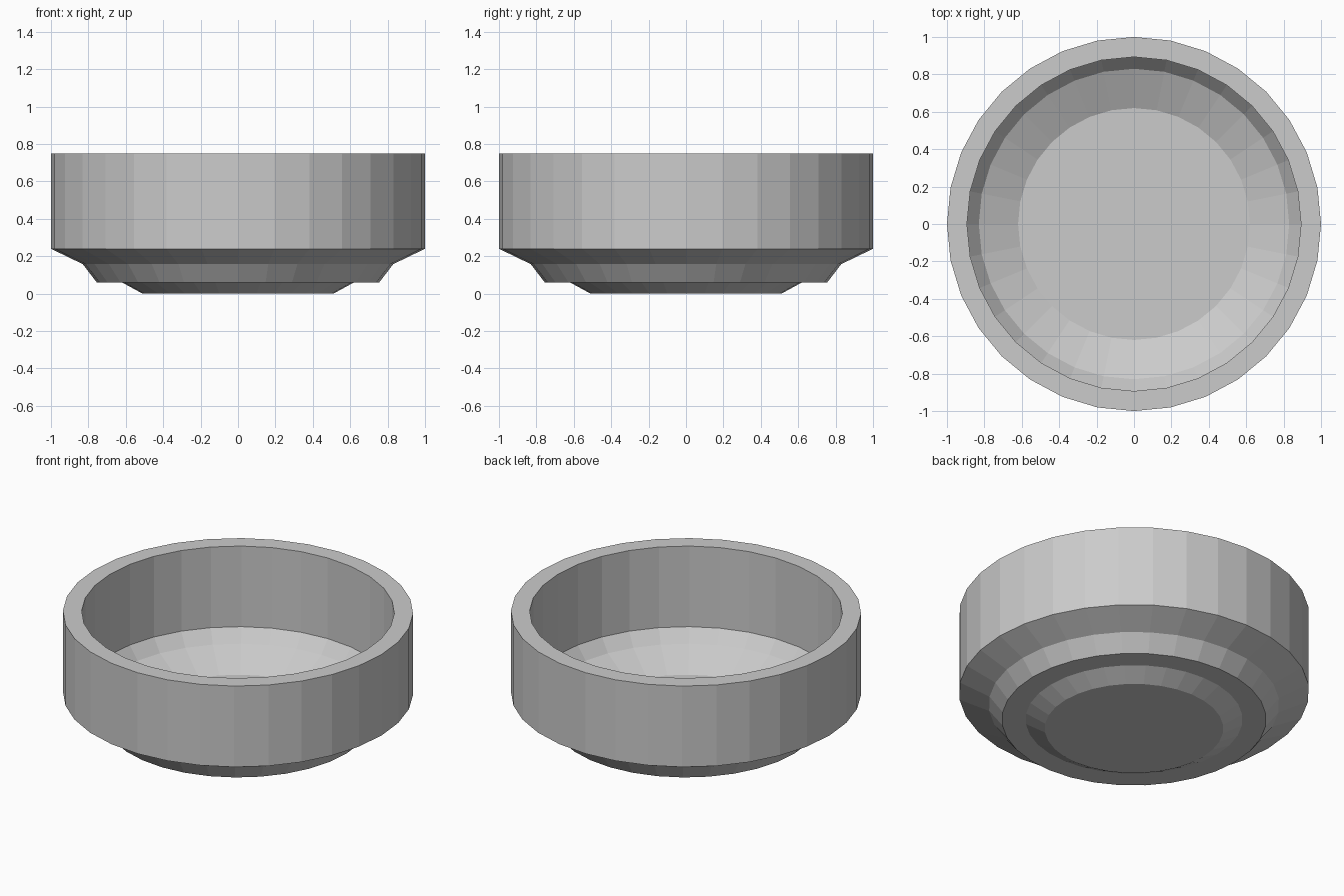
import bpy, bmesh, math

if "Cube" in bpy.data.objects:
    bpy.data.objects.remove(bpy.data.objects["Cube"])

SIDES = 32


def lathe(name, profile):
    """Revolve an (r, z) profile around z, capping both ends with flat discs."""
    bm = bmesh.new()
    rings = []
    for r, z in profile:
        angles = (2 * math.pi * i / SIDES for i in range(SIDES))
        rings.append([bm.verts.new((r * math.cos(a), r * math.sin(a), z)) for a in angles])
    for low, high in zip(rings, rings[1:]):
        for i in range(SIDES):
            j = (i + 1) % SIDES
            bm.faces.new((low[i], low[j], high[j], high[i]))
    bm.faces.new(rings[0][::-1])
    bm.faces.new(rings[-1])
    bmesh.ops.recalc_face_normals(bm, faces=bm.faces)
    mesh = bpy.data.meshes.new(name)
    bm.to_mesh(mesh)
    bm.free()
    obj = bpy.data.objects.new(name, mesh)
    bpy.context.collection.objects.link(obj)
    return obj


# Bowl: foot, stepped underside, straight wall, rim, then down the inside to the floor
lathe("bowl", [
    (0.51, 0.0), (0.62, 0.06), (0.755, 0.06), (0.83, 0.158), (1.0, 0.24), (1.0, 0.75),
    (0.893, 0.75), (0.893, 0.242), (0.83, 0.164), (0.62, 0.066),
])
